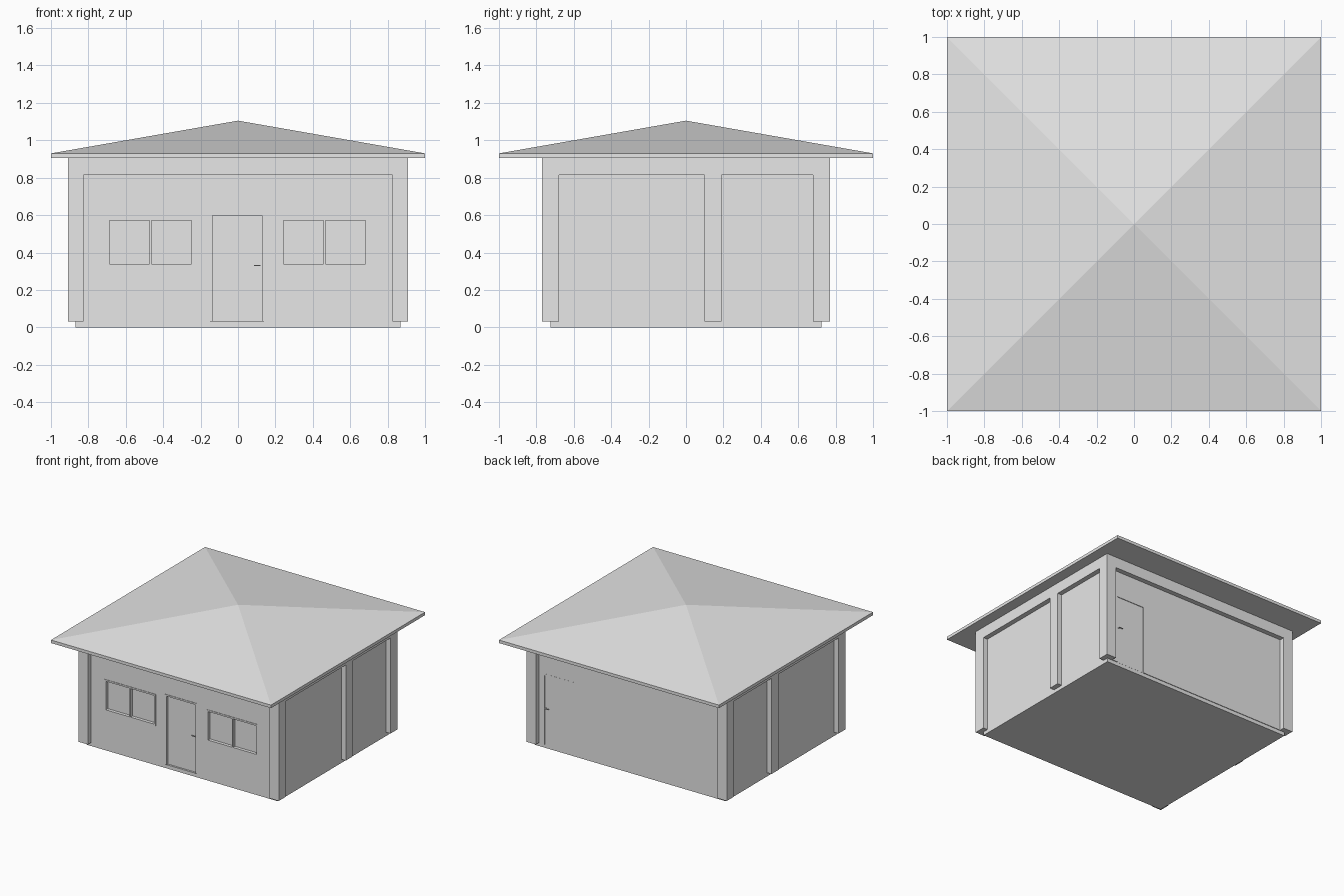
import bpy
import bmesh
from mathutils import Vector

cube = bpy.data.objects.get("Cube")
if cube:
    bpy.data.objects.remove(cube, do_unlink=True)

grey = bpy.data.materials.new("light_grey")
grey.use_nodes = True
grey.diffuse_color = (0.8, 0.8, 0.8, 1)
grey.node_tree.nodes["Principled BSDF"].inputs["Base Color"].default_value = (0.8, 0.8, 0.8, 1)


def add_box(bm, x, y, z):
    """Add a box spanning three (low, high) ranges."""
    verts = bmesh.ops.create_cube(bm, size=1)["verts"]
    for v in verts:
        v.co = Vector([(a + b) / 2 + c * abs(b - a) for c, (a, b) in zip(v.co, (x, y, z))])


def make(name, boxes):
    bm = bmesh.new()
    for b in boxes:
        add_box(bm, *b)
    mesh = bpy.data.meshes.new(name)
    bm.to_mesh(mesh)
    bm.free()
    mesh.materials.append(grey)
    obj = bpy.data.objects.new(name, mesh)
    bpy.context.collection.objects.link(obj)
    return obj


def carve(target, box):
    cutter = make("cutter", [box])
    cutter.hide_render = True
    mod = target.modifiers.new("carve", "BOOLEAN")
    mod.operation = "DIFFERENCE"
    mod.solver = "EXACT"
    mod.object = cutter
    bpy.context.view_layer.objects.active = target
    bpy.ops.object.modifier_apply(modifier=mod.name)
    bpy.data.objects.remove(cutter, do_unlink=True)


WX, WY = 0.91, 0.77          # outer wall faces
FLOOR, EAVE = 0.03, 0.905
PX, PY = 0.87, 0.73          # recessed panel faces
PANEL_TOP = 0.815

# Foundation slab and wall block
make("foundation", [((-0.87, 0.87), (-0.725, 0.725), (0, FLOOR))])
walls = make("walls", [((-WX, WX), (-WY, WY), (FLOOR, EAVE))])

# Recessed panels between the pillars
for s in (-1, 1):
    carve(walls, ((-0.825, 0.825), sorted((s * PY, s)), (0, PANEL_TOP)))
    for span in ((-0.68, 0.1), (0.19, 0.68)):
        carve(walls, (sorted((s * PX, s * 1.1)), span, (0, PANEL_TOP)))


def opening(name, side, x, z, depth, border, proud, mullion=False, door=False):
    """Cut an opening in the front (-1) or back (+1) panel and frame it."""
    def y_range(inner, outer):
        return sorted((side * (PY + inner), side * (PY + outer)))
    low = 0 if door else z[0]
    carve(walls, (x, y_range(-depth, 0.02), (low, z[1])))
    y = y_range(-depth, proud)
    strips = [((x[0], x[0] + border), y, z), ((x[1] - border, x[1]), y, z)]
    inner = (x[0] + border, x[1] - border)
    strips.append((inner, y, (z[1] - border, z[1])))
    if not door:
        strips.append((inner, y, (z[0], z[0] + border)))
    if mullion:
        mid = sum(x) / 2
        strips.append(((mid - 0.005, mid + 0.005), y, (z[0] + border, z[1] - border)))
    make(name + "_frame", strips)
    panel_y = y_range(-depth, -depth + 0.008)
    make(name + ("_leaf" if door else "_pane"), [(inner, panel_y, (z[0], z[1] - border))])


# Front windows, mirrored about the door
opening("right_window", -1, (-0.70, -0.235), (0.325, 0.585), 0.03, 0.013, 0.004, mullion=True)
opening("left_window", -1, (0.23, 0.695), (0.325, 0.585), 0.03, 0.013, 0.004, mullion=True)

# Front and back doors with lever handles
opening("front_door", -1, (-0.15, 0.14), (FLOOR, 0.61), 0.028, 0.013, 0.004, door=True)
opening("back_door", 1, (0.507, 0.787), (FLOOR, 0.61), 0.012, 0.013, 0.001, door=True)
for name, side, x, face in (("front_door_handle", -1, (0.085, 0.12), PY - 0.02),
                            ("back_door_handle", 1, (0.73, 0.765), PY - 0.004)):
    end = (x[1] - 0.006, x[1])
    make(name, [(x, sorted((side * (face + 0.012), side * (face + 0.018))), (0.327, 0.333)),
                (end, sorted((side * face, side * (face + 0.012))), (0.327, 0.333))])

# Pyramid roof with a thin square eave
roof = make("roof", [((-1, 1), (-1, 1), (EAVE, 0.93))])
bm = bmesh.new()
bm.from_mesh(roof.data)
bm.normal_update()
top = [f for f in bm.faces if f.normal.z > 0.9]
apex = bmesh.ops.poke(bm, faces=top)["verts"][0]
apex.co.z = 1.105
bm.normal_update()
bm.to_mesh(roof.data)
bm.free()
